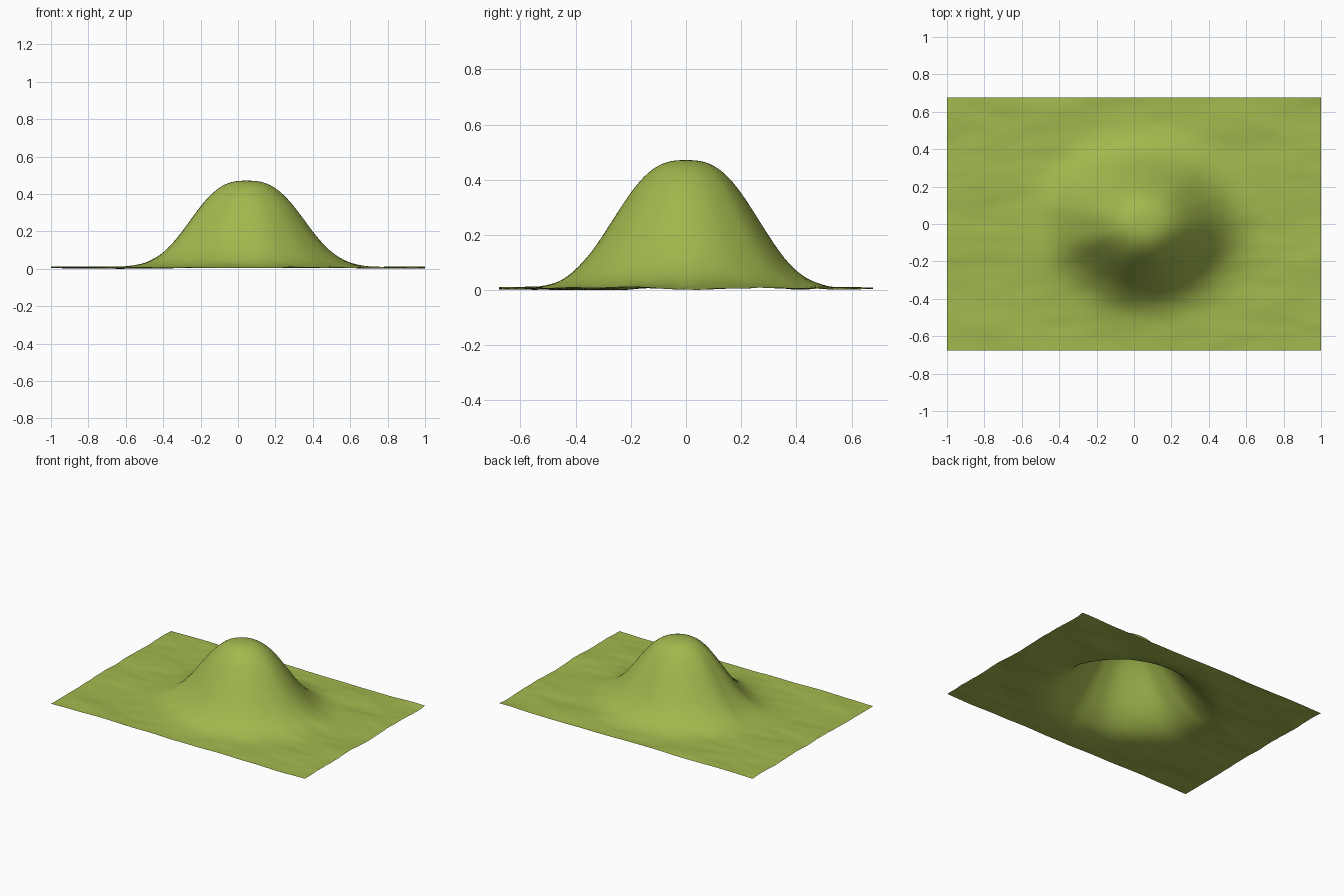
import bpy, bmesh, math
from mathutils import Vector, noise

if "Cube" in bpy.data.objects:
    bpy.data.objects.remove(bpy.data.objects["Cube"])

HALF_X, HALF_Y = 1.0, 0.677
NX, NY = 120, 80


def ground_ripple(x, y):
    # gentle ripples, stretched along x
    p = Vector((x * 2.6 + 3.1, y * 6.0 + 1.7, 0.4))
    return 0.016 + 0.009 * noise.noise(p) + 0.003 * noise.noise(p * 2.3)


def hill(x, y):
    # rounded bell with an elliptical footprint and faint flank ridges
    dx, dy = (x - 0.047) / 1.17, y
    r = math.hypot(dx, dy)
    a = math.atan2(dy, dx)
    ridge = noise.noise(Vector((math.cos(a) * 2.2, math.sin(a) * 2.2, 5.0)))
    r *= 1 + 0.035 * ridge * min(1, r / 0.2)
    bell = math.exp(-(r / 0.3125) ** 2.72)
    return bell, 0.464 * bell


# Terrain sheet
mesh = bpy.data.meshes.new("terrain_hill")
terrain = bpy.data.objects.new("terrain_hill", mesh)
bpy.context.collection.objects.link(terrain)
bm = bmesh.new()
bmesh.ops.create_grid(bm, x_segments=NX, y_segments=NY, size=1)
for v in bm.verts:
    v.co.x *= HALF_X
    v.co.y *= HALF_Y
    bell, height = hill(v.co.x, v.co.y)
    v.co.z = height + 0.016 * bell + ground_ripple(v.co.x, v.co.y) * (1 - bell)
lowest = min(v.co.z for v in bm.verts)
for v in bm.verts:
    v.co.z -= lowest
for f in bm.faces:
    f.smooth = True
bm.to_mesh(mesh)
bm.free()

# Grass colour
grass = bpy.data.materials.new("grass")
grass.diffuse_color = (0.36, 0.48, 0.075, 1)
grass.use_nodes = True
grass.node_tree.nodes["Principled BSDF"].inputs["Base Color"].default_value = grass.diffuse_color
mesh.materials.append(grass)
